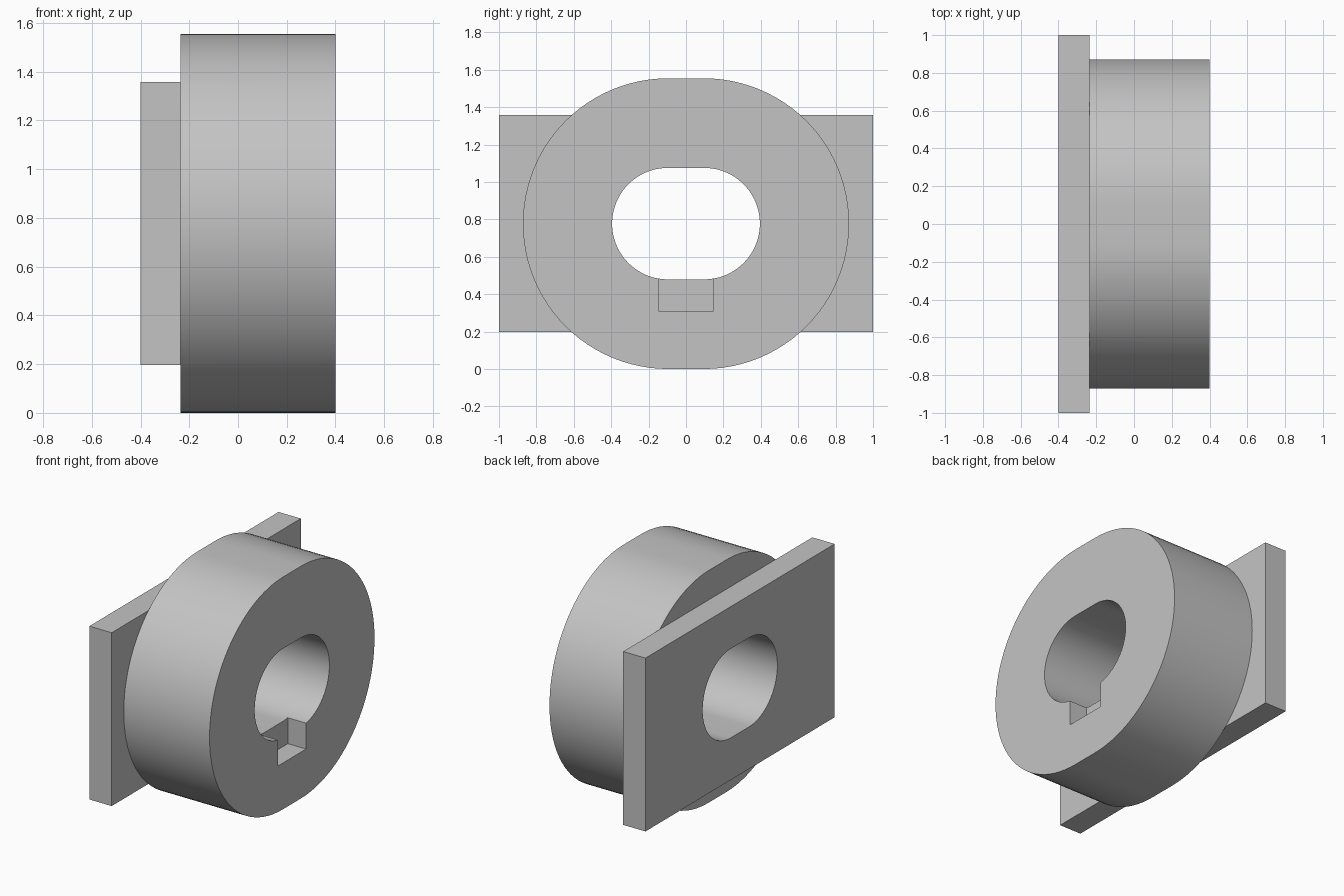
import bpy, bmesh, math

if "Cube" in bpy.data.objects:
    bpy.data.objects.remove(bpy.data.objects["Cube"])

CZ = 0.777                      # height of the bore axis
X0, X1, X2 = -0.40, -0.235, 0.40  # plate back, plate front, collar end

grey = bpy.data.materials.new("plain grey")
grey.diffuse_color = (0.55, 0.55, 0.55, 1)
grey.use_nodes = True
grey.node_tree.nodes["Principled BSDF"].inputs["Base Color"].default_value = grey.diffuse_color


def prism(name, profile, xa, xb):
    """Extrude a (y, z) profile along x."""
    bm = bmesh.new()
    face = bm.faces.new([bm.verts.new((xa, y, z)) for y, z in profile])
    ext = bmesh.ops.extrude_face_region(bm, geom=[face])["geom"]
    bmesh.ops.translate(bm, vec=(xb - xa, 0, 0),
                        verts=[v for v in ext if isinstance(v, bmesh.types.BMVert)])
    bmesh.ops.recalc_face_normals(bm, faces=bm.faces)
    mesh = bpy.data.meshes.new(name)
    bm.to_mesh(mesh)
    bm.free()
    mesh.materials.append(grey)
    obj = bpy.data.objects.new(name, mesh)
    bpy.context.collection.objects.link(obj)
    return obj


def slot(radius, half_flat, n=48):
    """Two half circles joined by short flats."""
    pts = []
    for side, start in ((1, -math.pi / 2), (-1, math.pi / 2)):
        for i in range(n + 1):
            a = start + math.pi * i / n
            pts.append((side * half_flat + radius * math.cos(a), CZ + radius * math.sin(a)))
    return pts


def rect(y, za, zb):
    return [(-y, za), (y, za), (y, zb), (-y, zb)]


def combine(target, tool, operation):
    mod = target.modifiers.new(operation.lower(), 'BOOLEAN')
    mod.operation, mod.solver, mod.object = operation, 'EXACT', tool
    bpy.context.view_layer.objects.active = target
    bpy.ops.object.modifier_apply(modifier=mod.name)
    bpy.data.objects.remove(tool)


# collar with its mounting plate
collar = prism("flanged_collar", slot(0.777, 0.095), X1, X2)
combine(collar, prism("mounting_plate", rect(1.0, 0.197, 1.357), X0, X1), 'UNION')

# through bore and keyway notch
combine(collar, prism("bore_cutter", slot(0.298, 0.097), X0 - 0.2, X2 + 0.2), 'DIFFERENCE')
combine(collar, prism("keyway_cutter", rect(0.148, 0.31, 0.60), X2 - 0.135, X2 + 0.2), 'DIFFERENCE')

# smooth round walls, sharp edges
bpy.ops.object.select_all(action='DESELECT')
collar.select_set(True)
bpy.context.view_layer.objects.active = collar
bpy.ops.object.shade_smooth_by_angle(angle=math.radians(30))
